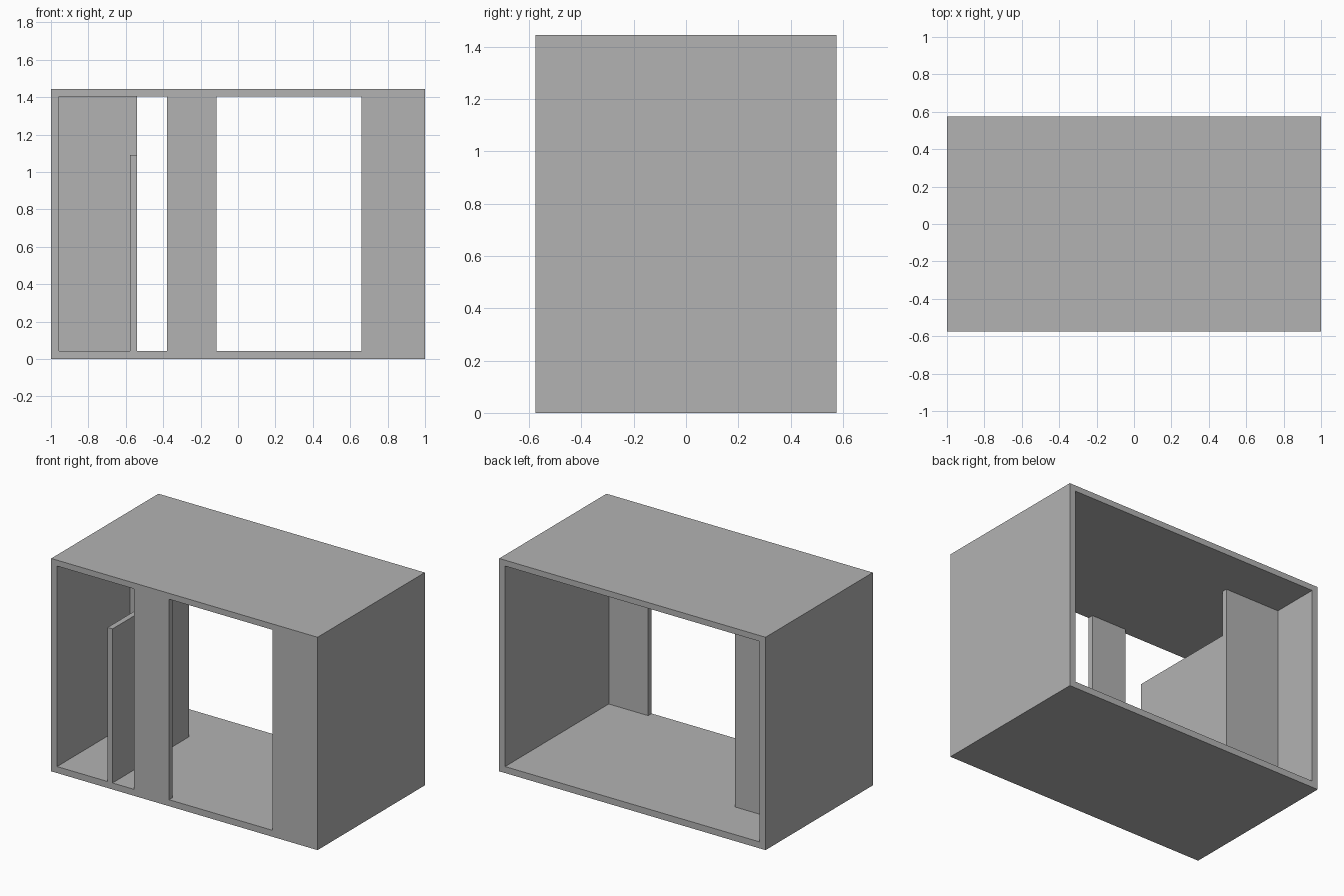
import bpy
import bmesh

cube = bpy.data.objects.get("Cube")
if cube:
    bpy.data.objects.remove(cube, do_unlink=True)

# Overall size and wall thickness
HALF_W, HALF_D, HEIGHT = 1.0, 0.575, 1.445
WALL, FLOOR, CEILING = 0.044, 0.044, HEIGHT - 0.04
PANEL = 0.038

grey = bpy.data.materials.new("plain grey")
grey.use_nodes = True
colour = (0.45, 0.45, 0.45, 1.0)
grey.diffuse_color = colour
grey.node_tree.nodes["Principled BSDF"].inputs["Base Color"].default_value = colour


def finish(name, bm):
    bmesh.ops.recalc_face_normals(bm, faces=bm.faces)
    mesh = bpy.data.meshes.new(name)
    bm.to_mesh(mesh)
    bm.free()
    mesh.materials.append(grey)
    obj = bpy.data.objects.new(name, mesh)
    bpy.context.collection.objects.link(obj)
    return obj


def box(name, xs, ys, zs):
    bm = bmesh.new()
    bmesh.ops.create_cube(bm, size=1)
    for v in bm.verts:
        v.co = [lo + (hi - lo) * (c + 0.5) for c, (lo, hi) in zip(v.co, (xs, ys, zs))]
    return finish(name, bm)


def rectangle(x, low, high):
    return [(-x, low), (x, low), (x, high), (-x, high)]


# Outer shell: a rectangular tube open at front and back
bm = bmesh.new()
outer = rectangle(HALF_W, 0, HEIGHT)
inner = rectangle(HALF_W - WALL, FLOOR, CEILING)
rings = [[bm.verts.new((x, y, z)) for x, z in loop]
         for loop, y in ((outer, -HALF_D), (outer, HALF_D), (inner, HALF_D), (inner, -HALF_D))]
for a, b in zip(rings, rings[1:] + rings[:1]):
    for i in range(4):
        j = (i + 1) % 4
        bm.faces.new((a[i], a[j], b[j], b[i]))
finish("outer_shell", bm)

# Front wall panels, flush with the front edge
front = (-HALF_D, -HALF_D + PANEL)
full = (FLOOR, CEILING)
box("front_centre_panel", (-0.38, -0.115), front, full)
box("front_left_panel", (0.66, HALF_W - WALL), front, full)

# Recessed rear panel and the low partition running forward from it
REAR = 0.207
box("rear_panel", (-HALF_W + WALL, -0.54), (REAR, REAR + PANEL), full)
box("low_partition", (-0.577, -0.54), (-HALF_D, REAR), (FLOOR, 1.09))
